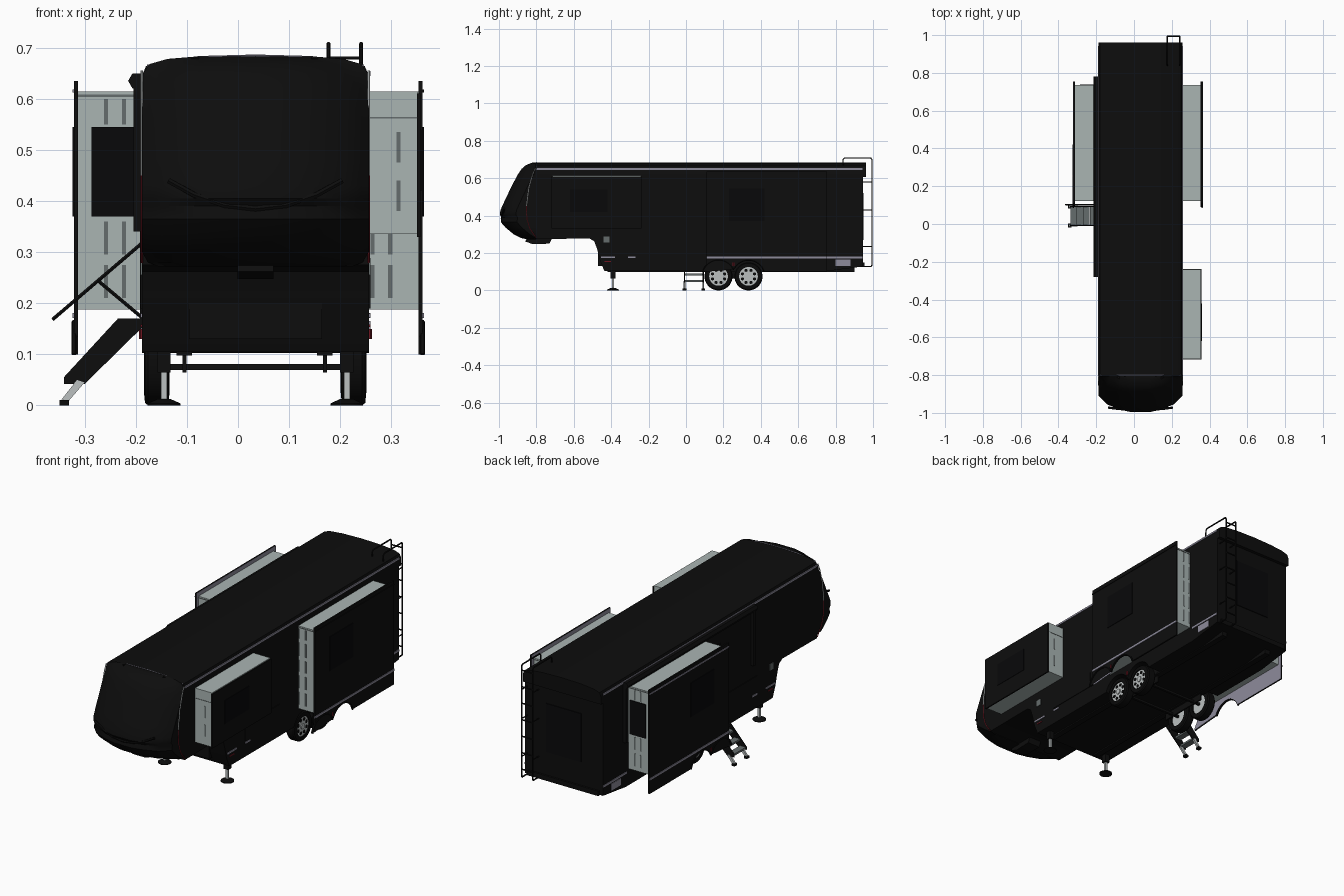
import bpy, bmesh, math
from mathutils import Vector

if "Cube" in bpy.data.objects:
    bpy.data.objects.remove(bpy.data.objects["Cube"])

def material(name, *rgb):
    m = bpy.data.materials.new(name)
    m.diffuse_color = (*rgb, 1)
    m.use_nodes = True
    m.node_tree.nodes["Principled BSDF"].inputs["Base Color"].default_value = m.diffuse_color
    return m

BLACK = material("body_black", .004, .004, .004)
GLASS = material("glass_black", .0025, .0025, .003)
RUBBER = material("rubber_black", .003, .003, .003)
GREY = material("slide_grey", .40, .46, .45)
GROOVE = material("groove_grey", .13, .15, .15)
TRIM = material("trim_lavender", .27, .26, .33)
SILVER = material("silver", .50, .53, .53)
RED = material("marker_red", .16, .008, .015)
CX, W = .034, .222          # body centre line and half width
L, R = CX - W, CX + W       # body side planes
WHEELS = (.174, .334)

def finish(name, bm, *mats):
    bmesh.ops.recalc_face_normals(bm, faces=bm.faces)
    me = bpy.data.meshes.new(name)
    bm.to_mesh(me)
    bm.free()
    for m in mats:
        me.materials.append(m)
    ob = bpy.data.objects.new(name, me)
    bpy.context.collection.objects.link(ob)
    return ob

def loft(name, rings, mat, closed=False):
    bm = bmesh.new()
    vs = [[bm.verts.new(p) for p in r] for r in rings]
    n = len(rings[0])
    pairs = list(zip(vs, vs[1:])) + ([(vs[-1], vs[0])] if closed else [])
    for a, b in pairs:
        for i in range(n):
            j = (i + 1) % n
            bm.faces.new((a[i], a[j], b[j], b[i]))
    if not closed:
        bm.faces.new(vs[0])
        bm.faces.new(vs[-1])
    return finish(name, bm, mat)

def box(name, x0, x1, y0, y1, z0, z1, mat):
    return loft(name, [[(x, y0, z0), (x, y1, z0), (x, y1, z1), (x, y0, z1)] for x in (x0, x1)], mat)

def prism_x(name, pts, x0, x1, mat):
    return loft(name, [[(x, y, z) for y, z in pts] for x in (x0, x1)], mat)

def prism_y(name, pts, y0, y1, mat):
    return loft(name, [[(x, y, z) for x, z in pts] for y in (y0, y1)], mat)

def disc_x(name, x0, x1, y, z, r, mat, n=32):
    pts = [(y + r * math.cos(a * math.tau / n), z + r * math.sin(a * math.tau / n)) for a in range(n)]
    return prism_x(name, pts, x0, x1, mat)

def tube(name, pts, r, mat):
    cu = bpy.data.curves.new(name, 'CURVE')
    cu.dimensions, cu.bevel_depth, cu.bevel_resolution, cu.use_fill_caps = '3D', r, 1, True
    s = cu.splines.new('POLY')
    s.points.add(len(pts) - 1)
    for p, c in zip(s.points, pts):
        p.co = (*c, 1)
    cu.materials.append(mat)
    ob = bpy.data.objects.new(name, cu)
    bpy.context.collection.objects.link(ob)
    return ob

# Main body: lofted along y with a stepped floor and crowned roof
half = [(W, .60), (W, .645), (W - .008, .664), (W - .04, .674), (W * .5, .681), (0, .684)]
def section(y, zb):
    right = [(CX + x, y, z) for x, z in half]
    left = [(CX - x, y, z) for x, z in half[-2::-1]]
    return [(L, y, zb), (R, y, zb)] + right + left
floor = [(-.8, .275), (-.515, .277), (-.49, .262), (-.475, .22), (-.46, .16),
         (-.437, .105), (.757, .103), (.945, .128)]
body = loft("body_shell", [section(y, z) for y, z in floor], BLACK)

# Wheel wells cut into both sides of the body
for side in (L - .01, R - .07):
    for y in WHEELS:
        cutter = disc_x("well_cutter", side, side + .08, y, .075, .088, BLACK)
        cutter.hide_render = True
        mod = body.modifiers.new("well", 'BOOLEAN')
        mod.operation, mod.object, mod.solver = 'DIFFERENCE', cutter, 'EXACT'
        bpy.context.view_layer.objects.active = body
        bpy.ops.object.modifier_apply(modifier=mod.name)
        bpy.data.objects.remove(cutter)

# Front cap: plan outlines stacked in z
def plan(z, f, w):
    side = [(w, -.8), (w, min(f + .09, -.805)), (w - .015, min(f + .075, -.807)),
            (w - .045, min(f + .045, -.81)), (.11, f + .018), (.05, f + .004)]
    return [(CX + x, y, z) for x, y in side] + [(CX - x, y, z) for x, y in side[::-1]]
nose = [(.272, -.85, .19), (.28, -.885, .21), (.30, -.925, W), (.335, -.968, W), (.365, -.994, W),
        (.39, -.99, W), (.405, -1, W), (.43, -.996, W), (.48, -.973, W), (.56, -.935, W), (.62, -.903, W),
        (.65, -.883, W - .002), (.668, -.862, W - .015), (.678, -.84, W - .05), (.683, -.825, W - .11)]
loft("front_cap", [plan(*n) for n in nose], BLACK)
tube("cap_brow", [(CX + x, -.985 + .45 * x * x, .385 + 1.9 * x * x)
                  for x in (-.17, -.12, -.06, 0, .06, .12, .17)], .006, BLACK)
tube("roof_seam", [(CX + x, -.8, z) for x, z in ((-W + .01, .665), (-.11, .682), (0, .685), (.11, .682), (W - .01, .665))], .002, TRIM)
for x in (L, R):
    tube("cap_seam_upper", [(x, y, z) for y, z in ((-.805, .655), (-.82, .62), (-.84, .55), (-.853, .45))], .0025, SILVER)
    tube("cap_seam_lower", [(x, y, z) for y, z in ((-.853, .45), (-.85, .38), (-.835, .33), (-.8, .28))], .0025, RED)

# Rear roof lip and rear panels
loft("rear_roof_lip", [[(p[0], y, p[2] if p[2] > .61 else .605) for p in section(y, .605)[2:]] for y in (.94, .962)], BLACK)
box("rear_window", CX - .1, CX + .1, .944, .949, .27, .52, GLASS)
box("rear_bumper", L + .02, R - .02, .93, .955, .125, .15, BLACK)

# Side trim, plates and marker lights
for s, x in ((-1, L), (1, R)):
    x0, x1 = sorted((x - s * .001, x + s * .003))
    box("roof_edge_trim", x0, x1, -.8, .943, .645, .654, TRIM)
    box("rear_skirt_trim", x0, x1, .755, .943, .171, .181, TRIM)
    box("rear_side_plate", x0, x1, .80, .88, .13, .165, TRIM)
    box("front_skirt_trim", x0, x1, -.455, -.38, .172, .18, TRIM)
    box("front_trim_dash", x0, x1, -.31, -.27, .172, .18, TRIM)
    box("front_marker", x0, x1, -.435, -.40, .153, .158, RED)
    box("vent_plate", x0, x1, -.44, -.41, .255, .288, GROOVE)
    box("storage_door", x0, x1, -.31, -.03, .19, .27, BLACK)
    tube("wheel_light", [(x, .254, .13), (x, .254, .15)], .006, RED)

# Slide-out rooms: grey box, grooves and outer fascia
def slots(name, x, y, zs, mat=GROOVE):
    for z0, z1 in zs:
        box(name, x - .004, x + .004, y - .0015, y + .0015, z0, z1, mat)

arch = []
for y in reversed(WHEELS):
    a0 = 16.5 if y == WHEELS[1] else 24.6
    a1 = 180 - (24.6 if y == WHEELS[1] else 16.5)
    arch += [(y + .088 * math.cos(math.radians(a0 + (a1 - a0) * i / 16)),
              .075 + .088 * math.sin(math.radians(a0 + (a1 - a0) * i / 16))) for i in range(17)]
outline = [(.11, .1), (.11, .635), (.755, .635), (.755, .1)] + arch
for s, xi, xo in ((-1, L + .01, -.313), (1, R - .01, .353)):
    box("slide_room", min(xi, xo), max(xi, xo), .125, .735, .188, .614, GREY)
    fascia = prism_x("slide_fascia", outline, *sorted((xo, xo + s * .008)), BLACK)
    fascia.data.materials.append(TRIM)
    for p in fascia.data.polygons:          # inner face is bare lavender
        if p.normal.x * s < -.5:
            p.material_index = 1
    xf = xo + s * .008
    x0, x1 = sorted((xf - s * .001, xf + s * .003))
    box("fascia_skirt_trim", x0, x1, .11, .755, .171, .181, TRIM)
    box("fascia_top_trim", x0, x1, .11, .755, .612, .618, TRIM if s < 0 else BLACK)
    box("fascia_window", x0, x1, .23, .42, .37, .545, GLASS)
    tube("arch_flare", [(xf, y, z) for y, z in arch], .005, RUBBER)
    tube("fascia_light", [(xf, .254, .13), (xf, .254, .148)], .005, RED)
    for y in (.125, .735):
        for dx in (.055, .09):
            zs = [(.21, .275), (.295, .36), (.55, .6)] + ([(.38, .44), (.46, .53)] if s > 0 else [])
            slots("room_groove", xo - s * dx, y, zs)
        box("room_top_line", min(xi, xo), max(xi, xo), y - .002, y + .002, .604, .608, GROOVE)
        if s < 0:
            box("room_end_window", -.287, -.195, y - .004, y + .004, .37, .545, GLASS)
box("front_room", R - .01, .352, -.715, -.24, .335, .614, GREY)
box("front_room_fascia", .350, .357, -.718, -.237, .330, .610, BLACK)
box("front_room_window", .356, .359, -.62, -.42, .42, .54, GLASS)
for y in (-.715, -.24):
    slots("front_room_groove", .314, y, [(.38, .44), (.475, .535)])
    box("front_room_line", R, .352, y - .0015, y + .0015, .561, .564, GROOVE)

# Awning on the left
tube("awning_roll", [(L - .01, -.28, .635), (L - .01, .78, .635)], .017, BLACK)
for y in (-.27, .77):
    box("awning_arm", L - .016, L + .002, y - .01, y + .01, .34, .63, BLACK)

# Wheels: lathed tyres, silver rims with dark openings, axles
prof = [(.050, 0), (.070, .002), (.075, .008), (.075, .042), (.070, .048), (.050, .05)]
for s, xo in ((-1, -.184), (1, .251)):
    for y in WHEELS:
        loft("tyre", [[(xo - s * d, y + r * math.cos(a), .075 + r * math.sin(a)) for r, d in prof]
                      for a in (i * math.tau / 40 for i in range(40))], RUBBER, closed=True)
        disc_x("rim", *sorted((xo - s * .006, xo - s * .04)), y, .075, .051, SILVER)
        disc_x("hub", *sorted((xo - s * .001, xo - s * .01)), y, .075, .014, SILVER, 16)
        for i in range(8):
            a = i * math.tau / 8 + .39
            disc_x("rim_opening", *sorted((xo - s * .004, xo - s * .008)),
                   y + .035 * math.cos(a), .075 + .035 * math.sin(a), .0085, RUBBER, 10)
for y in WHEELS:
    box("axle", -.14, .205, y - .006, y + .006, .069, .081, BLACK)
for x in (-.105, .17):
    box("frame_rail", x - .015, x + .015, -.42, .9, .098, .135, BLACK)
    box("leaf_spring", x - .004, x + .004, .12, .39, .064, .1, BLACK)

# Landing legs
for x in (-.145, .213):
    box("leg_housing", x - .013, x + .013, -.403, -.377, .064, .12, BLACK)
    box("leg_inner", x - .006, x + .006, -.396, -.384, .01, .07, SILVER)
    loft("leg_foot", [[(x + r * math.cos(i * math.tau / 16), -.39 + r * math.sin(i * math.tau / 16), z)
                       for i in range(16)] for z, r in ((0, .032), (.004, .032), (.013, .012))], BLACK)

# Hitch under the nose and front storage hatch
prism_x("hitch_arm", [(-.85, .28), (-.86, .262), (-.82, .247), (-.73, .25), (-.715, .28)], CX - .035, CX + .035, BLACK)
box("front_hatch", CX - .13, CX + .13, -.47, -.44, .13, .235, BLACK)

# Entry door, folding steps and handrail
box("entry_door", L - .004, L + .002, -.01, .1, .17, .55, BLACK)
for y in (-.008, .092):
    prism_y("step_stringer", [(-.185, .17), (-.235, .17), (-.34, .056), (-.34, .042), (-.30, .042), (-.185, .155)], y - .003, y + .003, BLACK)
    prism_y("step_leg", [(-.315, .05), (-.30, .045), (-.332, .008), (-.345, .012)], y - .005, y + .005, SILVER)
    box("step_foot", -.349, -.331, y - .01, y + .01, 0, .011, RUBBER)
for x, z in ((-.215, .155), (-.25, .122), (-.285, .086), (-.318, .052)):
    box("step_tread", x - .019, x + .014, -.006, .09, z - .006, z + .004, GROOVE)
tube("hand_rail", [(-.185, .103, .32), (-.363, .103, .168)], .004, BLACK)
tube("rail_brace", [(-.275, .103, .245), (-.188, .103, .172)], .004, BLACK)

# Rear ladder
for x in (.177, .241):
    tube("ladder_rail", [(x, y, z) for y, z in ((.945, .128), (.99, .128), (.994, .135), (.994, .70),
                         (.988, .708), (.848, .708), (.84, .70), (.84, .67))], .004, BLACK)
    for z in (.235, .43, .58):
        tube("ladder_standoff", [(x, .94, z), (x, .994, z)], .003, BLACK)
for i in range(7):
    z = .17 + i * .085
    tube("ladder_rung", [(.177, .994, z), (.241, .994, z)], .0035, BLACK)

# Convert tubes to meshes and smooth the rounded parts
bpy.ops.object.select_all(action='DESELECT')
for kind in ('CURVE', 'MESH'):
    for ob in bpy.data.objects:
        ob.select_set(ob.type == kind)
        if ob.type == kind:
            bpy.context.view_layer.objects.active = ob
    if kind == 'CURVE':
        bpy.ops.object.convert(target='MESH')
bpy.ops.object.shade_smooth_by_angle(angle=math.radians(32))
